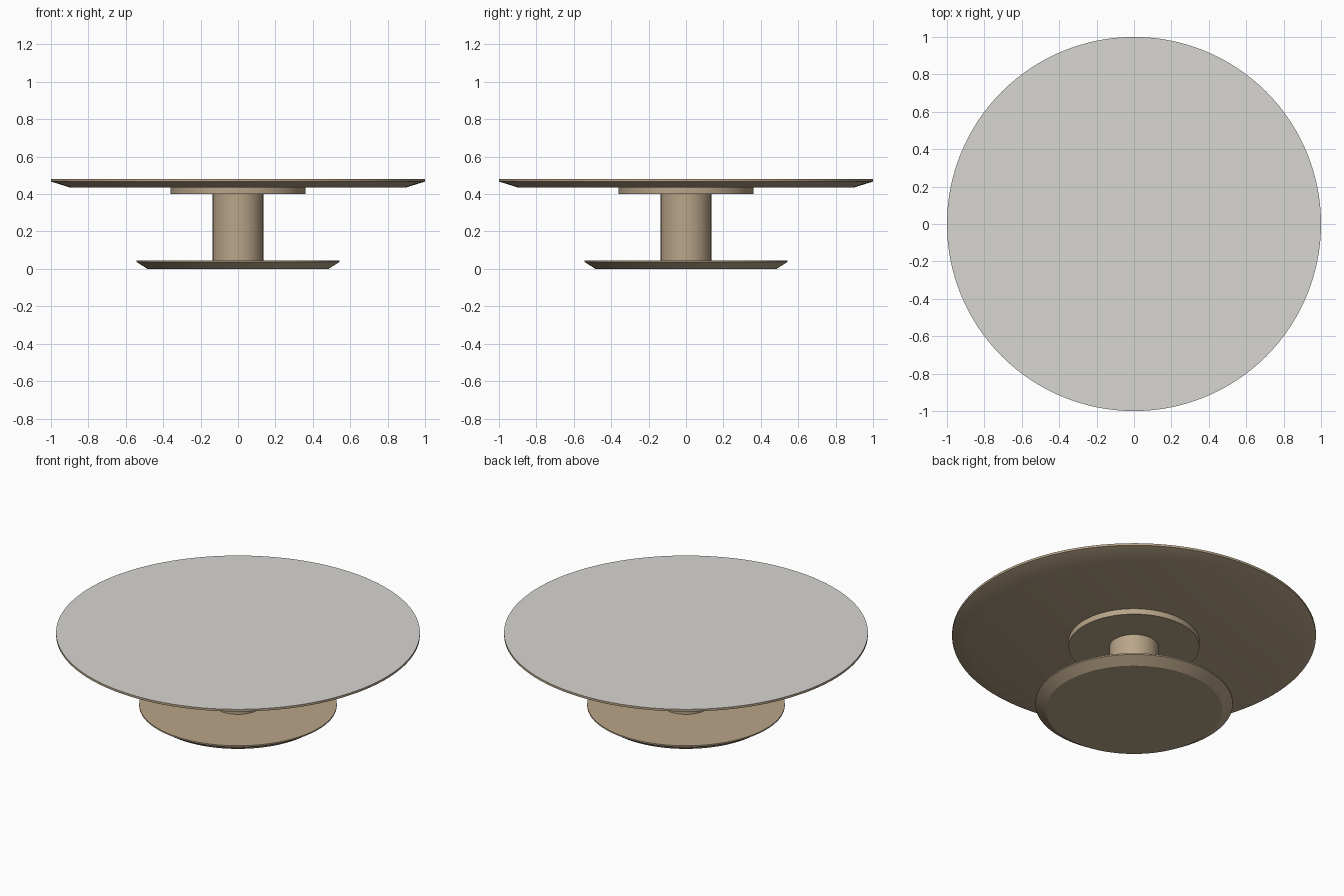
import bpy, bmesh, math

if "Cube" in bpy.data.objects:
    bpy.data.objects.remove(bpy.data.objects["Cube"])


def material(name, srgb):
    mat = bpy.data.materials.new(name)
    mat.diffuse_color = [((c / 255 + 0.055) / 1.055) ** 2.4 for c in srgb] + [1]
    mat.use_nodes = True
    mat.node_tree.nodes["Principled BSDF"].inputs["Base Color"].default_value = mat.diffuse_color
    return mat


tan = material("warm tan", (185, 165, 137))
grey = material("light grey", (215, 214, 210))


def turned(name, profile, sides=128, top_mat=None):
    """Solid of revolution from (radius, z) rings, bottom to top, with flat caps."""
    bm = bmesh.new()
    rings = []
    for r, z in profile:
        rings.append([bm.verts.new((r * math.cos(2 * math.pi * i / sides),
                                    r * math.sin(2 * math.pi * i / sides), z))
                      for i in range(sides)])
    for a, b in zip(rings, rings[1:]):
        for i in range(sides):
            j = (i + 1) % sides
            bm.faces.new((a[i], a[j], b[j], b[i]))
    bm.faces.new(rings[0][::-1])
    top = bm.faces.new(rings[-1])
    mesh = bpy.data.meshes.new(name)
    mesh.materials.append(tan)
    if top_mat:
        mesh.materials.append(top_mat)
        top.material_index = 1
    bm.to_mesh(mesh)
    bm.free()
    obj = bpy.data.objects.new(name, mesh)
    bpy.context.collection.objects.link(obj)
    bpy.ops.object.select_all(action='DESELECT')
    obj.select_set(True)
    bpy.context.view_layer.objects.active = obj
    bpy.ops.object.shade_smooth_by_angle(angle=math.radians(20))
    return obj


# Foot disc, undercut towards the floor
turned("base", [(0.485, 0), (0.543, 0.038), (0.543, 0.046)])
# Central post
turned("column", [(0.135, 0.046), (0.135, 0.40)], 64)
# Disc that carries the top
turned("mounting_plate", [(0.36, 0.40), (0.36, 0.434)])
# Round top with undercut edge and grey surface
turned("table_top", [(0.895, 0.434), (1.0, 0.467), (1.0, 0.48)], top_mat=grey)
